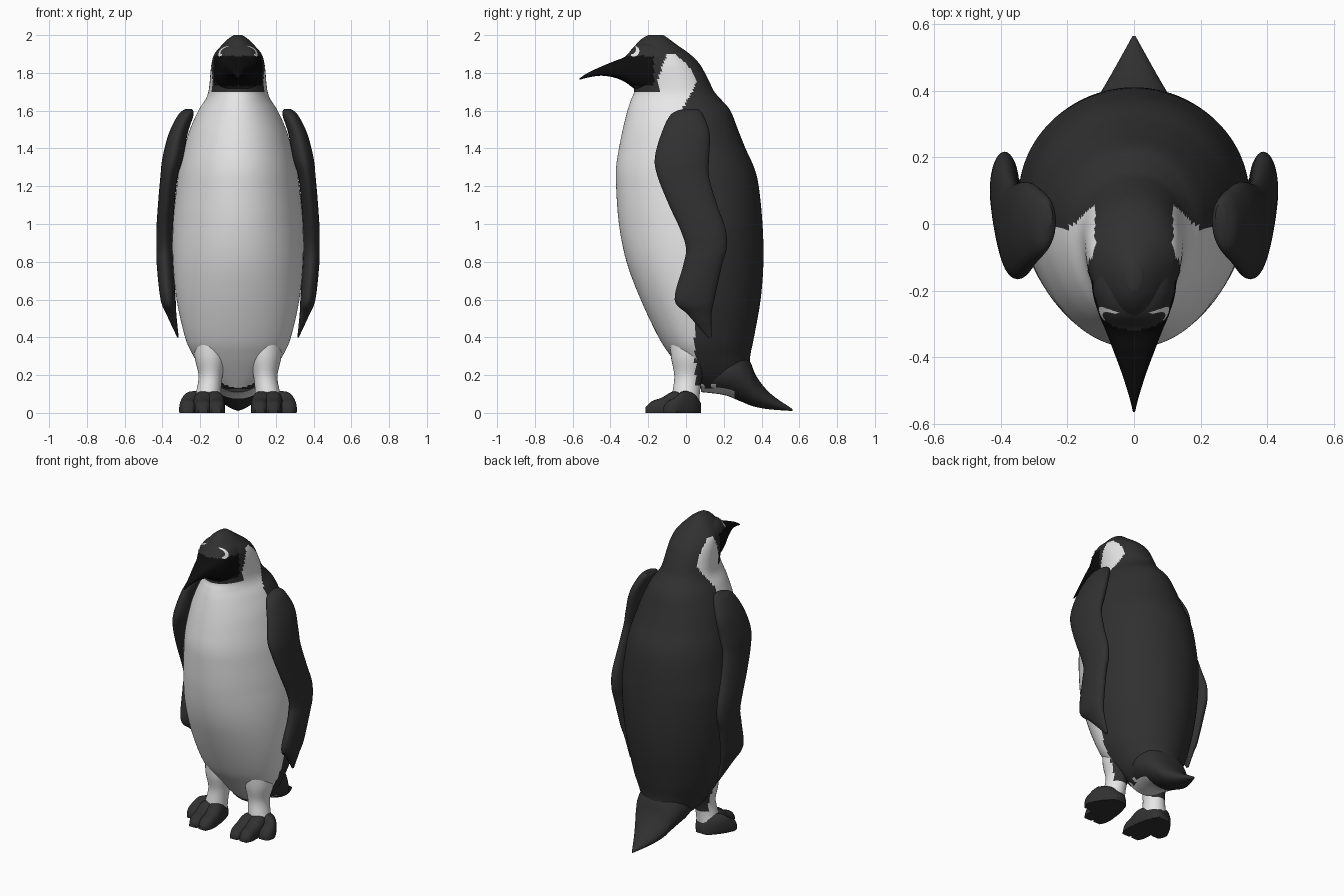
import bpy, bmesh, math
from mathutils import Vector
from mathutils.bvhtree import BVHTree

if "Cube" in bpy.data.objects:
    bpy.data.objects.remove(bpy.data.objects["Cube"])


def material(name, value):
    mat = bpy.data.materials.new(name)
    mat.use_nodes = True
    colour = (value, value, value, 1)
    mat.diffuse_color = colour
    mat.node_tree.nodes["Principled BSDF"].inputs["Base Color"].default_value = colour
    return mat


MATERIALS = [material("charcoal", .03), material("white", .8), material("beak_black", .004)]
CHARCOAL, WHITE, BLACK = range(3)


def spline(rows, steps):
    """Smooth the rows with a Catmull-Rom curve."""
    pts = [Vector(r) for r in rows]
    out = []
    for i in range(len(pts) - 1):
        b, c = pts[i], pts[i + 1]
        a = pts[i - 1] if i else b
        d = pts[min(i + 2, len(pts) - 1)]
        for k in range(steps):
            t = k / steps
            out.append(((c - a) * t + (a * 2 - b * 5 + c * 4 - d) * t ** 2
                        + (b * 3 - a - c * 3 + d) * t ** 3) / 2 + b)
    return out + [pts[-1]]


def lerp(table, t):
    """Read a value from (position, value) pairs."""
    for (p, u), (q, v) in zip(table, table[1:]):
        if t <= q:
            return u + (v - u) * max(0, (t - p) / (q - p))
    return table[-1][1]


def finish(name, bm, rule):
    bmesh.ops.recalc_face_normals(bm, faces=bm.faces)
    for f in bm.faces:
        f.material_index = rule(f.calc_center_median())
    mesh = bpy.data.meshes.new(name)
    bm.to_mesh(mesh)
    bm.free()
    for mat in MATERIALS:
        mesh.materials.append(mat)
    mesh.shade_smooth()
    mesh.set_sharp_from_angle(angle=math.radians(50))
    obj = bpy.data.objects.new(name, mesh)
    bpy.context.collection.objects.link(obj)
    return obj


def loft(name, rows, rule, upright=True, side=1, widest=((0, .5),), power=1, sides=32, steps=6):
    """Rows: position, low edge, high edge, centre x, half width."""
    bm = bmesh.new()
    rings = []
    for pos, lo, hi, cx, hw in spline(rows, steps):
        mid = lo + (hi - lo) * lerp(widest, pos)
        ring = []
        for k in range(sides):
            a = math.tau * k / sides
            u, v = (math.copysign(abs(w) ** power, w) for w in (math.cos(a), math.sin(a)))
            x = side * (cx + hw * u)
            s = mid + v * (hi - mid if v > 0 else mid - lo)
            co = (x, s, pos) if upright else (x, pos, max(s, 0))
            ring.append(bm.verts.new(co))
        rings.append(ring)
    for r, q in zip(rings, rings[1:]):
        for k in range(sides):
            n = (k + 1) % sides
            bm.faces.new((r[k], r[n], q[n], q[k]))
    bm.faces.new(rings[0])
    bm.faces.new(rings[-1])
    return finish(name, bm, rule)


# Plumage colours by position
BIB = [(.1, .06), (.4, .045), (1, .045), (1.45, .03), (1.6, -.025), (1.7, .03)]
PATCH_FRONT = [(1.7, -.13), (1.76, -.15), (1.85, -.12), (1.9, -.1)]
PATCH_BACK = [(1.7, .035), (1.76, .055), (1.8, .04), (1.85, 0), (1.9, -.06)]


def plumage(c):
    if c.z < 1.7:
        return WHITE if c.y < lerp(BIB, c.z) else CHARCOAL
    if c.z < 1.9 and lerp(PATCH_FRONT, c.z) < c.y < lerp(PATCH_BACK, c.z):
        return WHITE
    if 1.73 < c.z < 1.89 and c.y < -.17:
        return BLACK
    return CHARCOAL


def dark(c):
    return CHARCOAL


# Body, neck and crown
body = loft("body", [
    (.13, .06, .3, 0, .1), (.2, 0, .335, 0, .17), (.3, -.08, .34, 0, .235),
    (.4, -.145, .36, 0, .28), (.6, -.24, .395, 0, .325), (.8, -.315, .41, 0, .345),
    (1, -.355, .405, 0, .345), (1.2, -.37, .385, 0, .325), (1.3, -.37, .36, 0, .31),
    (1.4, -.355, .315, 0, .285), (1.5, -.335, .275, 0, .255), (1.6, -.31, .235, 0, .21),
    (1.66, -.29, .185, 0, .172), (1.7, -.275, .15, 0, .157), (1.75, -.28, .125, 0, .15),
    (1.8, -.29, .1, 0, .146), (1.85, -.3, .07, 0, .14), (1.9, -.3, .02, 0, .125),
    (1.95, -.265, -.05, 0, .083), (1.98, -.235, -.09, 0, .052), (2, -.2, -.12, 0, .022),
], plumage, widest=((.2, .33), (.5, .42), (1, .58)), sides=96)

# Face running out into the beak
face = loft("face_and_beak", [
    (-.1, 1.7, 1.95, 0, .13), (-.2, 1.695, 1.965, 0, .125), (-.27, 1.715, 1.942, 0, .106),
    (-.32, 1.75, 1.888, 0, .085), (-.38, 1.775, 1.862, 0, .062), (-.45, 1.785, 1.833, 0, .036),
    (-.52, 1.775, 1.8, 0, .014), (-.565, 1.763, 1.77, 0, .003),
], plumage, upright=False, power=.75, sides=80, steps=8)

# Tail, pale underneath where it meets the legs
loft("tail", [
    (.08, .11, .3, 0, .13), (.2, .095, .34, 0, .17), (.28, .065, .34, 0, .16),
    (.335, .042, .28, 0, .135), (.375, .03, .19, 0, .112), (.45, .018, .1, 0, .068),
    (.565, .01, .02, 0, .004),
], lambda c: WHITE if c.y < .26 and c.z < .15 and abs(c.x) < .12 else CHARCOAL, upright=False)

WING = [
    (1.61, -.01, .06, .26, .015), (1.58, -.08, .09, .275, .04), (1.48, -.13, .125, .316, .05),
    (1.35, -.165, .122, .345, .055), (1.25, -.15, .122, .365, .046), (1.1, -.09, .165, .38, .044),
    (.97, -.03, .21, .388, .044), (.87, 0, .215, .388, .044), (.78, -.015, .19, .386, .044),
    (.6, -.06, .15, .37, .04), (.52, .01, .135, .352, .026), (.4, .115, .135, .318, .004)]
LEG = [
    (.06, -.08, .07, .165, .075), (.12, -.07, .075, .155, .065), (.2, -.062, .09, .145, .064),
    (.3, -.08, .13, .145, .085), (.42, -.085, .15, .15, .08)]
TOE = [(.08, .05, .035), (.03, .1, .058), (-.06, .115, .058), (-.13, .08, .046),
       (-.18, .062, .042), (-.215, .03, .025)]

trees = [BVHTree.FromPolygons([v.co for v in o.data.vertices],
                              [p.vertices for p in o.data.polygons]) for o in (body, face)]


def on_head(side, y, z):
    """Point just outside the head at this height and depth."""
    hits = [t.ray_cast(Vector((side, y, z)), Vector((-side, 0, 0))) for t in trees]
    co, normal = max((h for h in hits if h[0]), key=lambda h: h[0].x * side)[:2]
    return co + normal * (.004 if normal.x * side > 0 else -.004)


for label, side in (("left", 1), ("right", -1)):
    loft(label + "_wing", WING, dark, side=side)
    loft(label + "_leg", LEG, lambda c: WHITE if c.z < .15 or c.y < .05 else CHARCOAL, side=side)

    # Three fanned toes make each foot, the outer one shortest
    for toe, spread, reach in (("inner", -.05, 1), ("middle", .02, 1), ("outer", .1, .68)):
        rows = [(.08 - (.08 - y) * reach, -.04, top, .165 + spread * min(1, (.08 - y) * 5), hw)
                for y, top, hw in TOE]
        loft(f"{label}_{toe}_toe", rows, dark, upright=False, side=side, power=.75, sides=24)

    # Crescent behind and below the eye
    bm = bmesh.new()
    pairs = []
    for k in range(13):
        a = math.radians(-110 + 14 * k)
        half = .004 + .006 * math.sin(math.pi * k / 12)
        pairs.append([bm.verts.new(on_head(side, -.28 + r * math.cos(a), 1.917 + r * math.sin(a)))
                      for r in (.025 - half, .025 + half)])
    for p, q in zip(pairs, pairs[1:]):
        bm.faces.new((p[0], p[1], q[1], q[0]))
    finish(label + "_eye_crescent", bm, lambda c: WHITE)
